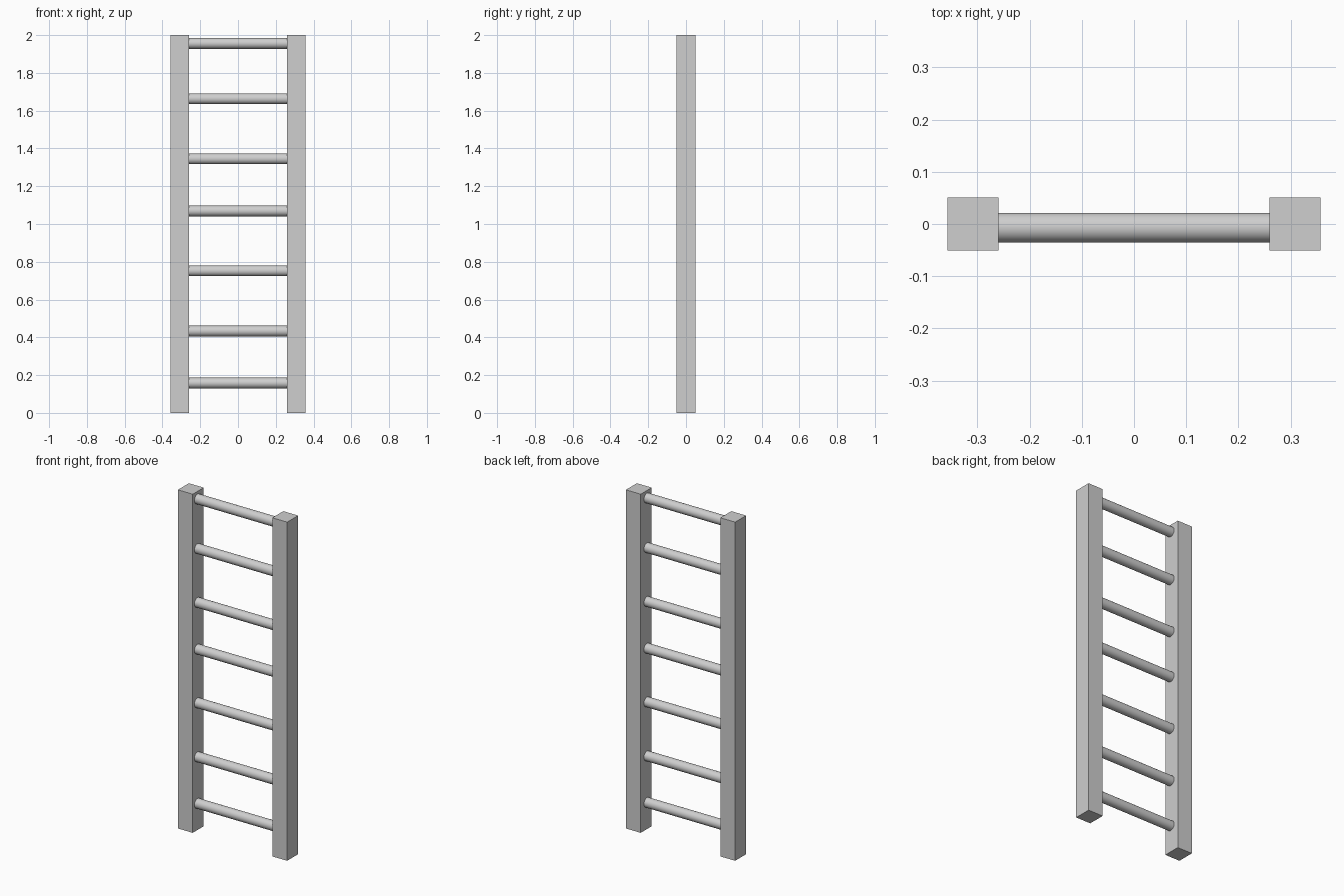
import bpy
import math

cube = bpy.data.objects.get("Cube")
if cube:
    bpy.data.objects.remove(cube, do_unlink=True)

HEIGHT = 2.0
INNER, OUTER = 0.26, 0.357      # rail faces along x
DEPTH = 0.102                   # rail depth along y
RUNG_RADIUS = 0.0285
RUNG_Y = -0.007
RUNG_HEIGHTS = [0.158, 0.433, 0.752, 1.069, 1.345, 1.663, 1.956]

# Single grey finish
grey = bpy.data.materials.new("light grey")
grey.use_nodes = True
colour = (0.62, 0.62, 0.62, 1)
grey.diffuse_color = colour
grey.node_tree.nodes["Principled BSDF"].inputs["Base Color"].default_value = colour


def finish(name):
    obj = bpy.context.object
    obj.name = name
    obj.data.materials.append(grey)
    return obj


# Square side rails
for side, name in ((1, "left_rail"), (-1, "right_rail")):
    bpy.ops.mesh.primitive_cube_add(size=1, location=(side * (INNER + OUTER) / 2, 0, HEIGHT / 2))
    rail = finish(name)
    rail.scale = (OUTER - INNER, DEPTH, HEIGHT)
    bpy.ops.object.transform_apply(location=False, rotation=False, scale=True)

# Round rungs, seated slightly into the rails
for i, z in enumerate(RUNG_HEIGHTS, 1):
    bpy.ops.mesh.primitive_cylinder_add(
        vertices=32, radius=RUNG_RADIUS, depth=2 * INNER + 0.01,
        location=(0, RUNG_Y, z), rotation=(0, math.pi / 2, 0))
    finish(f"rung_{i}")
    bpy.ops.object.shade_smooth_by_angle(angle=math.radians(40))
